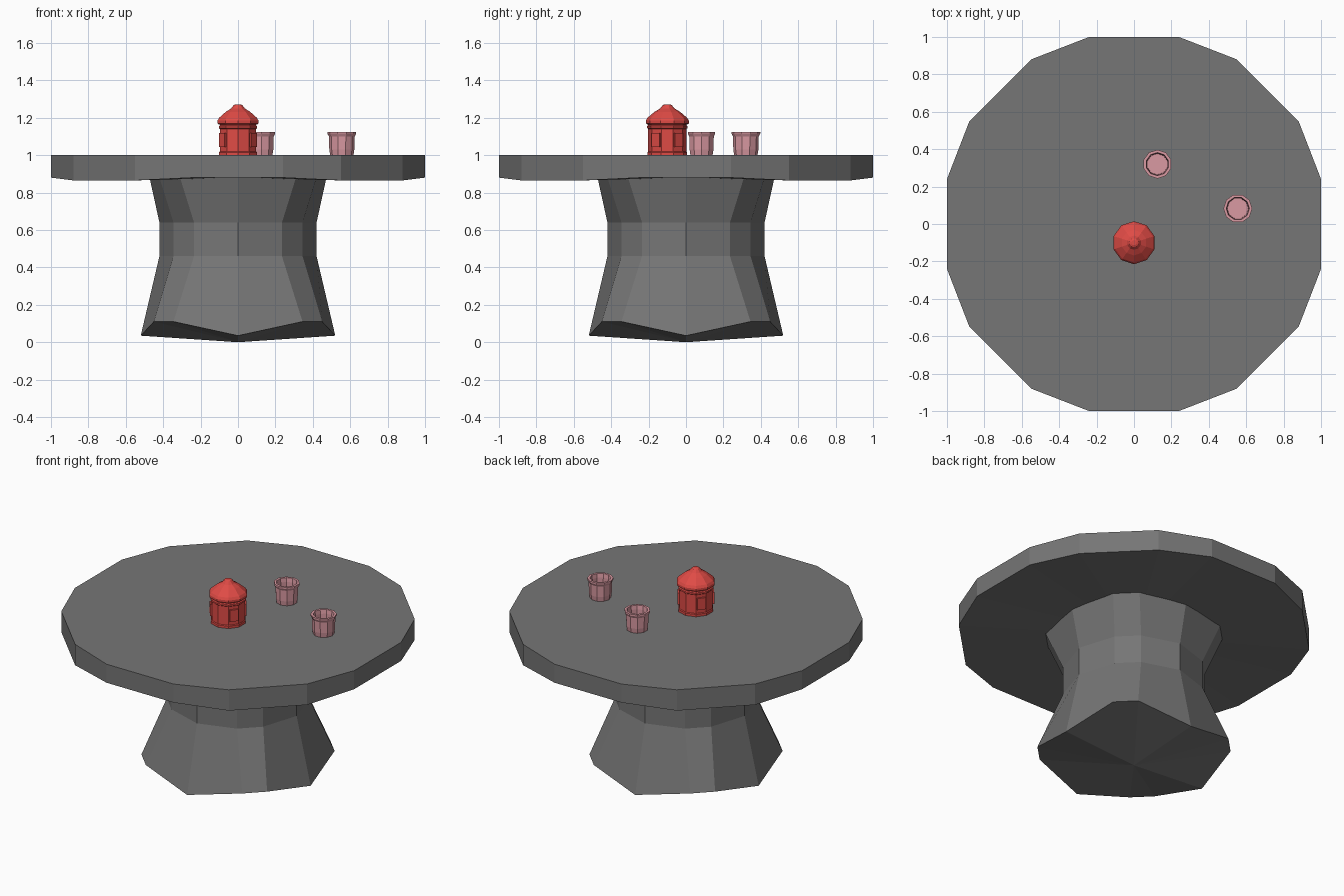
import bpy, bmesh, math
from mathutils import Matrix

if "Cube" in bpy.data.objects:
    bpy.data.objects.remove(bpy.data.objects["Cube"])


def material(name, rgb):
    m = bpy.data.materials.new(name)
    m.diffuse_color = (*rgb, 1)
    m.use_nodes = True
    m.node_tree.nodes["Principled BSDF"].inputs["Base Color"].default_value = m.diffuse_color
    return m


GREY = material("stone grey", (0.18, 0.18, 0.18))
RED = material("enamel red", (0.74, 0.07, 0.06))
PINK = material("dusty pink", (0.70, 0.32, 0.36))


def make_object(name, bm, mat, loc=(0, 0, 0)):
    bmesh.ops.recalc_face_normals(bm, faces=bm.faces)
    me = bpy.data.meshes.new(name)
    bm.to_mesh(me)
    bm.free()
    me.materials.append(mat)
    ob = bpy.data.objects.new(name, me)
    ob.location = loc
    bpy.context.collection.objects.link(ob)
    return ob


def loft(bm, rings, low=None, high=None):
    """Skin a stack of rings; close the ends with a face or a centre point."""
    loops = [[bm.verts.new(p) for p in r] for r in rings]
    n = len(loops[0])
    for a, b in zip(loops, loops[1:]):
        for i in range(n):
            j = (i + 1) % n
            bm.faces.new((a[i], a[j], b[j], b[i]))
    for loop, tip in ((loops[0], low), (loops[-1], high)):
        if tip is None:
            bm.faces.new(loop)
        else:
            c = bm.verts.new((0, 0, tip))
            for i in range(n):
                bm.faces.new((loop[i], loop[(i + 1) % n], c))


def fourfold(points):
    """Repeat one quadrant of points by quarter turns."""
    out = []
    for k in range(4):
        c, s = ((1, 0), (0, 1), (-1, 0), (0, -1))[k]
        out += [(x * c - y * s, x * s + y * c, z) for x, y, z in points]
    return out


def ring(r, z, n=10, turn=90):
    return [(r * math.cos(math.radians(turn + 360 * i / n)),
             r * math.sin(math.radians(turn + 360 * i / n)), z) for i in range(n)]


# Table top: sixteen sides, slightly deeper on the diagonals
bm = bmesh.new()
outline = [(1, 0.24), (0.88, 0.55), (0.55, 0.88), (0.24, 1)]
under = [0.88, 0.865, 0.865, 0.88]
loft(bm, [fourfold([(x, y, z) for (x, y), z in zip(outline, under)]),
          fourfold([(x, y, 1.0) for x, y in outline])], low=0.88)
make_object("table_top", bm, GREY)

# Pedestal: waisted twelve-sided column with raised foot corners
bm = bmesh.new()
levels = [  # axis radius, diagonal long, diagonal short, axis z, diagonal z
    (0.52, 0.45, 0.345, 0.035, 0.11),
    (0.42, 0.345, 0.235, 0.46, 0.46),
    (0.42, 0.345, 0.235, 0.64, 0.64),
    (0.475, 0.42, 0.31, 0.89, 0.88)]
loft(bm, [fourfold([(r, 0, za), (l, s, zd), (s, l, zd)])
          for r, l, s, za, zd in levels], low=0.0)
make_object("pedestal", bm, GREY)

# Canister body, with a groove under the lid
POT = (0, -0.1, 0)
bm = bmesh.new()
loft(bm, [ring(r, z) for r, z in (
    (0.106, 0.995), (0.106, 1.015), (0.102, 1.02), (0.102, 1.14),
    (0.108, 1.145), (0.108, 1.155), (0.102, 1.16), (0.102, 1.17))])
make_object("canister_body", bm, RED, POT)

# Domed lid with a small knob
bm = bmesh.new()
loft(bm, [ring(r, z) for r, z in (
    (0.108, 1.165), (0.115, 1.17), (0.115, 1.185), (0.106, 1.2),
    (0.068, 1.232), (0.038, 1.25), (0.024, 1.268), (0.014, 1.272))])
make_object("canister_lid", bm, RED, POT)

# Raised panels on the diagonal sides of the canister
bm = bmesh.new()
for angle in (36, 144, 216, 324):
    bmesh.ops.create_cube(bm, size=1, matrix=Matrix.Rotation(math.radians(angle), 4, 'Z')
                          @ Matrix.Translation((0.1, 0, 1.082))
                          @ Matrix.Diagonal((0.016, 0.052, 0.075, 1)))
make_object("canister_panels", bm, RED, POT)

# Cups: hollow, flared at the rim
for name, x, y, turn in (("cup_right", 0.555, 0.083, 0), ("cup_back", 0.125, 0.32, 90)):
    bm = bmesh.new()
    loft(bm, [ring(r, z, turn=turn) for r, z in (
        (0.062, 0.998), (0.067, 1.03), (0.069, 1.10), (0.077, 1.115), (0.077, 1.125),
        (0.062, 1.125), (0.058, 1.10), (0.056, 1.03))])
    make_object(name, bm, PINK, (x, y, 0))
